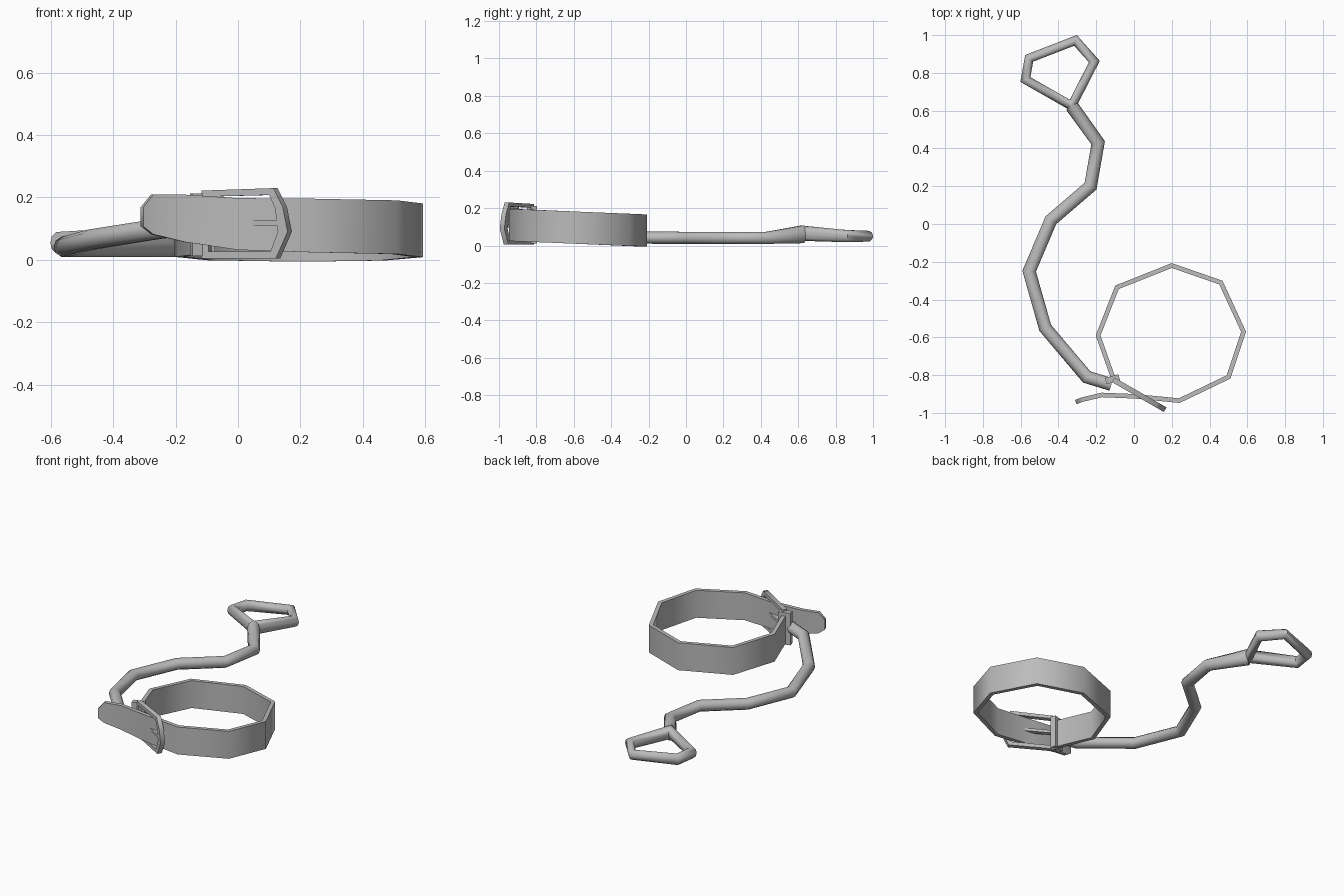
import bpy, bmesh, math
from mathutils import Vector

cube = bpy.data.objects.get("Cube")
if cube:
    bpy.data.objects.remove(cube, do_unlink=True)

grey = bpy.data.materials.new("plain_grey")
grey.use_nodes = True
grey.diffuse_color = (0.5, 0.5, 0.5, 1)
grey.node_tree.nodes["Principled BSDF"].inputs["Base Color"].default_value = (0.5, 0.5, 0.5, 1)


def finish(name, bm):
    bmesh.ops.recalc_face_normals(bm, faces=bm.faces)
    mesh = bpy.data.meshes.new(name)
    bm.to_mesh(mesh)
    bm.free()
    mesh.materials.append(grey)
    obj = bpy.data.objects.new(name, mesh)
    bpy.context.collection.objects.link(obj)
    bpy.ops.object.select_all(action='DESELECT')
    obj.select_set(True)
    bpy.context.view_layer.objects.active = obj
    bpy.ops.object.shade_smooth_by_angle(angle=math.radians(62))
    return obj


def sweep(name, path, section, closed=False):
    """Mitred sweep; path points are (x, y, z, half width, half height)."""
    bm = bmesh.new()
    pts = [Vector(p[:2]) for p in path]
    n, k, rings = len(path), len(section), []
    for i, (x, y, z, w, h) in enumerate(path):
        before = pts[i] - pts[i - 1] if closed or i > 0 else pts[1] - pts[0]
        after = pts[(i + 1) % n] - pts[i] if closed or i < n - 1 else before
        before, after = before.normalized(), after.normalized()
        tangent = (before + after).normalized()
        side = Vector((-tangent.y, tangent.x)) / max(0.55, tangent.dot(after))
        rings.append([bm.verts.new((x + side.x * s * w, y + side.y * s * w, z + t * h))
                      for s, t in section])
    for i in range(n if closed else n - 1):
        a, b = rings[i], rings[(i + 1) % n]
        for j in range(k):
            bm.faces.new((a[j], a[(j + 1) % k], b[(j + 1) % k], b[j]))
    if not closed:
        bm.faces.new(rings[0])
        bm.faces.new(rings[-1])
    return finish(name, bm)


RECT = [(-1, -1), (1, -1), (1, 1), (-1, 1)]
ROUND = [(math.cos(math.tau * i / 10), math.sin(math.tau * i / 10)) for i in range(10)]

# Collar band: eight sided loop, tilted slightly, ending in a loose pointed strap
loop = [(-.105, -.83), (-.19, -.59), (-.09, -.335), (.2, -.22), (.46, -.31),
        (.58, -.57), (.5, -.81), (.24, -.935)]
band = [(x, y, .08 - .042 * (y + .22), .012, .086) for x, y in loop]
band += [(0, -.912, .115, .012, .083), (-.17, -.905, .133, .012, .076),
         (-.275, -.93, .146, .012, .064), (-.308, -.943, .138, .012, .03)]
sweep("collar_band", band, RECT)

# Leash cord, rising at the collar end
R = .034
cord = [(-.12, -.85, .115, R, R), (-.25, -.81, .1, R, R), (-.47, -.55, .065, R, R),
        (-.555, -.25, .042, R, R), (-.44, .02, .041, R, R), (-.23, .2, .041, R, R),
        (-.19, .43, .041, R, R), (-.33, .625, .06, .036, .05)]
sweep("leash_cord", cord, ROUND)

# Hand loop
hand = [(-.33, .625, .065, .024, .042), (-.575, .765, .055, .024, .036),
        (-.555, .877, .05, .024, .034), (-.31, .972, .05, .024, .03),
        (-.21, .86, .05, .024, .034)]
sweep("hand_loop", hand, ROUND, closed=True)

# Buckle frame: upright ring running diagonally across the strap
origin = Vector((-.11, -.825, 0))
along = Vector((.867, -.498, 0))
across = Vector((.498, .867, 0))


def place(u, v, z):
    return origin + along * u + across * v + Vector((0, 0, z))


outer = [(0, .222), (.265, .23), (.3, .17), (.318, .09), (.275, .005), (0, .005)]
inner = [(.025, .203), (.25, .208), (.272, .165), (.282, .09), (.255, .027), (.025, .027)]
bm = bmesh.new()
loops = [[bm.verts.new(place(u, v, z)) for u, z in shape]
         for shape, v in ((outer, -.014), (outer, .014), (inner, .014), (inner, -.014))]
for a, b in zip(loops, loops[1:] + loops[:1]):
    for i in range(6):
        j = (i + 1) % 6
        bm.faces.new((a[i], a[j], b[j], b[i]))
finish("buckle_frame", bm)


def block(name, u, v, z):
    """Box given by ranges along, across and up, in the buckle frame."""
    bm = bmesh.new()
    bmesh.ops.create_cube(bm, size=1)
    for p in bm.verts:
        p.co = place(*(r[0] + (c + .5) * (r[1] - r[0]) for r, c in zip((u, v, z), p.co)))
    return finish(name, bm)


# Prong lying over the strap
block("buckle_prong", (.02, .285), (-.014, .012), (.11, .128))

# Upright keeper joining band, buckle and leash
keeper = [(-.15, -.832, .112, .017, .1), (-.078, -.812, .112, .017, .1)]
sweep("band_keeper", keeper, RECT)
